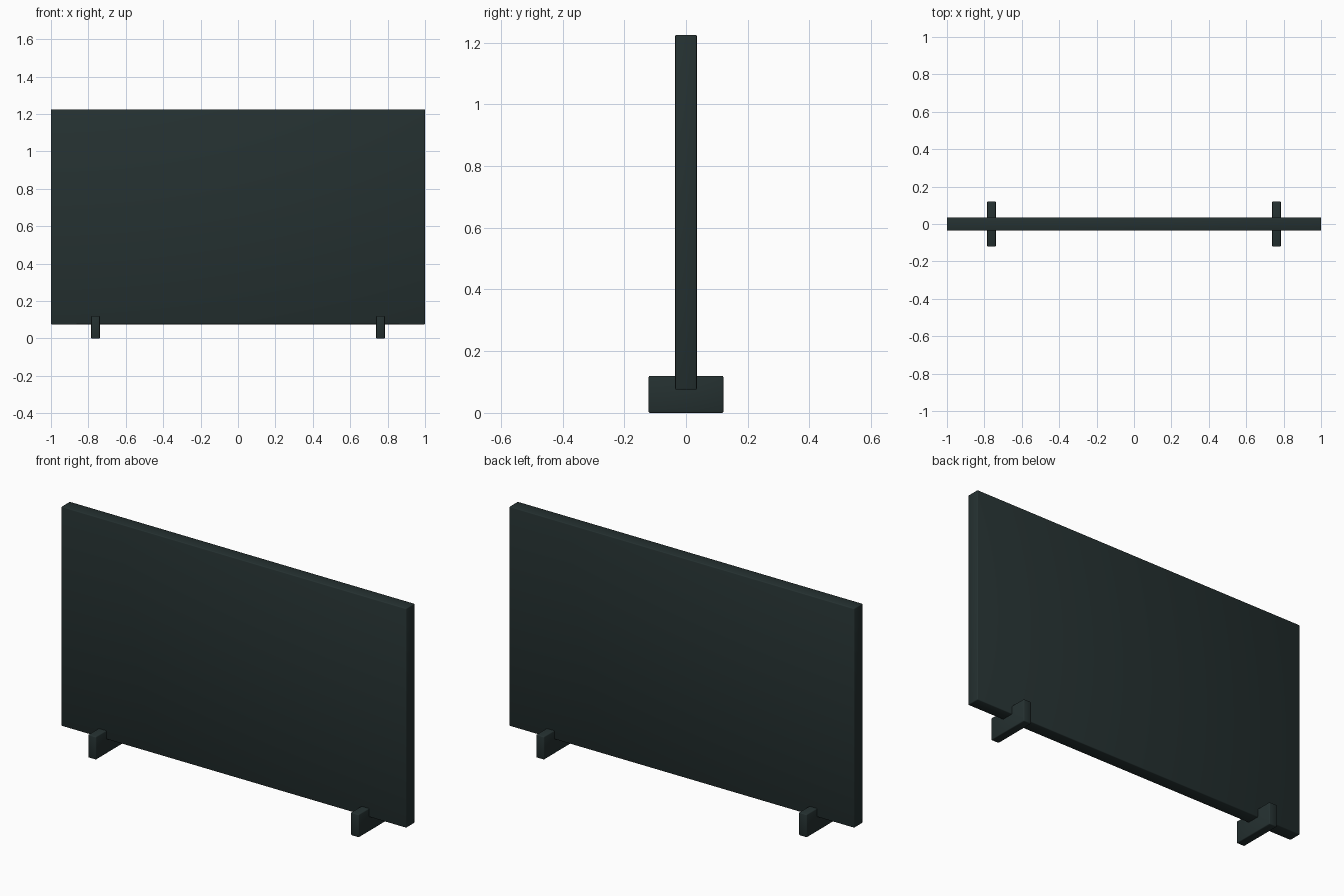
import bpy

if "Cube" in bpy.data.objects:
    bpy.data.objects.remove(bpy.data.objects["Cube"])

# One dark slate finish for everything
slate = bpy.data.materials.new("dark_slate")
slate.diffuse_color = (0.018, 0.030, 0.030, 1)
slate.use_nodes = True
slate.node_tree.nodes["Principled BSDF"].inputs["Base Color"].default_value = slate.diffuse_color


def rounded_box(name, size, centre):
    """Box with a slim rounded edge."""
    bpy.ops.mesh.primitive_cube_add(size=1, location=centre)
    ob = bpy.context.object
    ob.name = name
    ob.scale = size
    bpy.ops.object.transform_apply(location=False, rotation=False, scale=True)
    ob.data.materials.append(slate)
    bevel = ob.modifiers.new("edge", 'BEVEL')
    bevel.width = 0.004
    bevel.segments = 2
    bpy.ops.object.shade_smooth()
    return ob


# Upright panel
rounded_box("panel", (2.0, 0.07, 1.15), (0, 0, 0.65))

# Two slotted feet straddling the lower edge
for side, x in (("left", -0.762), ("right", 0.762)):
    rounded_box(side + "_foot", (0.046, 0.242, 0.12), (x, 0, 0.06))
